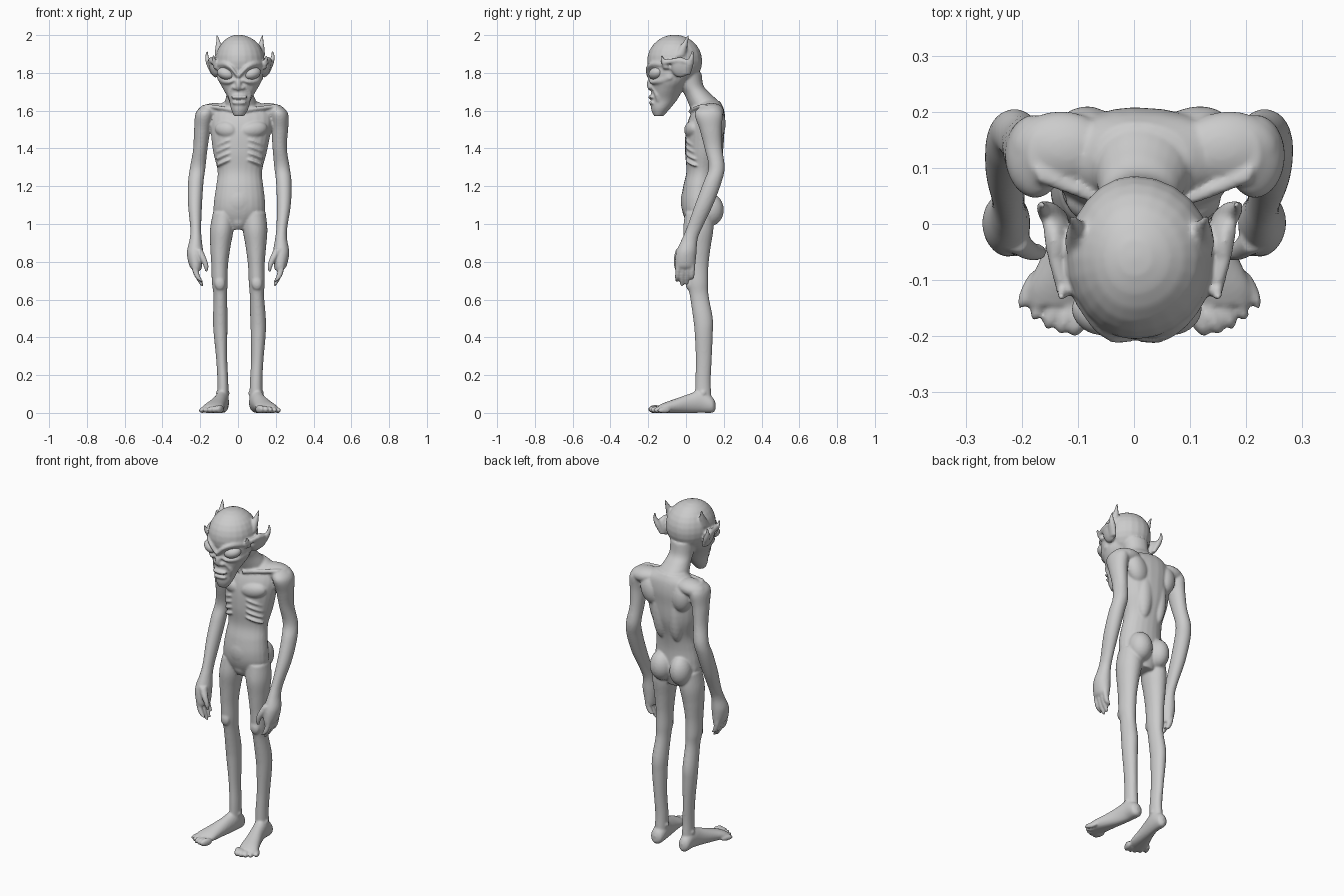
import bpy, bmesh, math
from mathutils import Vector, Matrix, Euler

bm = bmesh.new()


def spline(pts, sub=6):
    """Catmull-Rom through (x, y, z, radius a, radius b) stations."""
    p = [Vector(q) for q in pts]
    p = [2 * p[0] - p[1]] + p + [2 * p[-1] - p[-2]]
    out = []
    for i in range(1, len(p) - 2):
        for k in range(sub):
            t = k / sub
            out.append(0.5 * (2 * p[i] + (p[i + 1] - p[i - 1]) * t
                       + (2 * p[i - 1] - 5 * p[i] + 4 * p[i + 1] - p[i + 2]) * t * t
                       + (3 * p[i] - p[i - 1] - 3 * p[i + 1] + p[i + 2]) * t ** 3))
    return out + [p[-2]]


def loft(pts, axis='z', s=1, n=24):
    """Closed tube of elliptical rings; s = -1 mirrors it."""
    rings = []
    for x, y, z, a, b in spline(pts):
        a, b = max(a, .003), max(b, .003)
        ring = []
        for k in range(n):
            c, d = a * math.cos(k * math.tau / n), b * math.sin(k * math.tau / n)
            o = {'x': (0, c, d), 'y': (c, 0, d), 'z': (c, d, 0)}[axis]
            ring.append(bm.verts.new((s * (x + o[0]), y + o[1], z + o[2])))
        rings.append(ring)
    for r, q in zip(rings, rings[1:]):
        for k in range(n):
            bm.faces.new((r[k], r[(k + 1) % n], q[(k + 1) % n], q[k]))
    bm.faces.new(rings[0][::-1])
    bm.faces.new(rings[-1])


def blob(c, r, rot=(0, 0, 0), s=1):
    """Ellipsoid; s = -1 mirrors it."""
    m = (Matrix.Translation((s * c[0], c[1], c[2]))
         @ Euler((rot[0], s * rot[1], s * rot[2])).to_matrix().to_4x4()
         @ Matrix.Diagonal((*r, 1)))
    bmesh.ops.create_uvsphere(bm, u_segments=24, v_segments=14, radius=1, matrix=m)


# Torso and neck
loft([(0, .075, .97, .06, .055), (0, .07, 1.05, .13, .085), (0, .065, 1.12, .135, .09),
      (0, .07, 1.2, .125, .085), (0, .085, 1.28, .118, .083), (0, .095, 1.38, .142, .1),
      (0, .1, 1.48, .158, .103), (0, .11, 1.55, .165, .098), (0, .12, 1.61, .15, .08),
      (0, .12, 1.65, .085, .06)])
loft([(0, .12, 1.57, .1, .08), (0, .095, 1.64, .085, .083), (0, .06, 1.69, .071, .07),
      (0, .03, 1.73, .068, .064), (0, .01, 1.8, .075, .072)])
blob((0, .025, 1.12), (.085, .053, .09))
blob((0, .035, 1.03), (.05, .04, .06))

# Skull, jaw, nose, lips, chin
blob((0, -.06, 1.862), (.131, .146, .14))
loft([(0, -.145, 1.572, .028, .026), (0, -.135, 1.61, .046, .05), (0, -.115, 1.66, .06, .07),
      (0, -.1, 1.71, .088, .083), (0, -.085, 1.76, .114, .103), (0, -.08, 1.82, .124, .118),
      (0, -.07, 1.88, .12, .12)])
blob((0, -.188, 1.74), (.016, .02, .035))
blob((0, -.183, 1.672), (.046, .017, .011))
blob((0, -.18, 1.642), (.04, .017, .011))
blob((0, -.155, 1.592), (.027, .024, .02))

for s in (1, -1):
    # Brow, cheekbone, nostril and mouth fold
    loft([(.004, -.196, 1.785, .014, .014), (.04, -.195, 1.826, .018, .015),
          (.08, -.17, 1.846, .018, .015), (.115, -.125, 1.845, .015, .013),
          (.128, -.085, 1.83, .01, .01)], 'x', s)
    loft([(.02, -.183, 1.764, .013, .01), (.055, -.175, 1.752, .015, .012),
          (.095, -.138, 1.758, .016, .014), (.122, -.085, 1.78, .012, .014)], 'x', s)
    blob((.019, -.184, 1.722), (.013, .014, .012), s=s)
    loft([(.045, -.145, 1.65, .01, .012), (.052, -.155, 1.69, .011, .014),
          (.03, -.18, 1.73, .008, .01)], 'z', s)
    # Ear with its horns
    blob((.14, -.03, 1.83), (.022, .05, .056), (0, .25, -.15), s)
    loft([(.163, .03, 1.85, .012, .016), (.155, -.04, 1.865, .013, .014),
          (.135, -.125, 1.855, .012, .014)], 'y', s)
    loft([(.1, -.035, 1.89, .034, .036), (.11, -.015, 1.935, .02, .022),
          (.115, 0, 1.968, .011, .012), (.12, .012, 1.998, .005, .005)], 'z', s)
    loft([(.138, 0, 1.79, .014, .025), (.16, .018, 1.845, .018, .022),
          (.174, .03, 1.885, .01, .012), (.172, .036, 1.918, .005, .005)], 'z', s)
    loft([(.125, -.1, 1.82, .014, .02), (.136, -.12, 1.862, .011, .013),
          (.141, -.132, 1.895, .005, .005)], 'z', s)

    # Chest, ribs, shoulder blade, back, collarbone, buttock
    blob((.075, .028, 1.5), (.066, .034, .043), (0, -.15, .3), s)
    for z in (1.43, 1.395, 1.36, 1.325):
        blob((.085, .027, z), (.052, .02, .01), (0, .35, .6), s)
    blob((.1, .16, 1.53), (.06, .05, .085), (0, .2, 0), s)
    blob((.05, .145, 1.42), (.05, .053, .17), s=s)
    blob((.15, .135, 1.595), (.09, .066, .045), (0, .1, 0), s)
    loft([(.012, .025, 1.595, .014, .012), (.08, .045, 1.61, .012, .011),
          (.19, .09, 1.625, .016, .012)], 'x', s)
    blob((.062, .13, 1.075), (.063, .07, .085), s=s)

    # Arm and palm
    loft([(.18, .125, 1.63, .025, .04), (.195, .12, 1.585, .05, .074), (.205, .13, 1.5, .044, .058),
          (.21, .145, 1.4, .038, .047), (.223, .162, 1.3, .041, .043), (.233, .14, 1.22, .041, .048),
          (.235, .095, 1.1, .037, .048), (.228, .045, .98, .029, .041), (.226, .02, .92, .032, .042),
          (.228, .002, .85, .043, .054), (.224, -.005, .78, .034, .054), (.215, -.005, .755, .02, .045)],
         'z', s)
    # Fingers and thumb
    for y, tip in ((-.042, .695), (-.016, .672), (.01, .678), (.034, .705)):
        loft([(.232, y, .81, .017, .014), (.228, y, .76, .016, .014),
              (.212, y - .004, .715, .014, .013), (.192, y - .006, tip, .008, .008)], 'z', s)
    loft([(.212, -.03, .87, .022, .022), (.186, -.048, .82, .018, .017),
          (.17, -.05, .78, .014, .014), (.167, -.048, .748, .007, .008)], 'z', s)

    # Leg and kneecap
    loft([(.08, .07, 1.06, .06, .075), (.088, .065, .97, .064, .08), (.094, .062, .88, .054, .069),
          (.097, .06, .78, .044, .059), (.098, .062, .69, .042, .056), (.097, .07, .62, .037, .05),
          (.1, .09, .5, .04, .052), (.1, .094, .42, .038, .048), (.094, .094, .28, .031, .042),
          (.088, .09, .16, .031, .041), (.088, .092, .05, .033, .045)], 'z', s)
    blob((.098, .016, .685), (.028, .018, .036), s=s)
    # Foot, ankle and toes
    loft([(.09, .156, .035, .012, .02), (.09, .138, .042, .034, .042), (.092, .08, .06, .038, .06),
          (.104, .02, .05, .04, .052), (.124, -.05, .037, .048, .04), (.141, -.11, .027, .057, .029),
          (.148, -.145, .02, .05, .02)], 'y', s)
    blob((.088, .09, .105), (.04, .025, .022), s=s)
    for i in range(5):
        r = .023 - .0018 * i
        blob((.105 + .0235 * i, -.165 + .003 * i * i, r * .85), (r * .75, .038, r), (0, 0, .4), s)

# Flat soles and the slight lopsided stance
for v in bm.verts:
    v.co.z = max(v.co.z, 0)
    sway = (.01 + .01 * math.exp(-((v.co.z - 1.58) / .12) ** 2)
            - .01 * math.exp(-((v.co.z - .8) / .25) ** 2))
    v.co.x += sway * min(1, abs(v.co.x) / .1)
bmesh.ops.recalc_face_normals(bm, faces=bm.faces)

# Fuse all parts into one smooth skin
mesh = bpy.data.meshes.new("body")
bm.to_mesh(mesh)
bm.free()
body = bpy.data.objects.new("body", mesh)
bpy.context.collection.objects.link(body)
fuse = body.modifiers.new("fuse", 'REMESH')
fuse.mode = 'VOXEL'
fuse.voxel_size = .006
fuse.use_smooth_shade = True
soft = body.modifiers.new("soften", 'SMOOTH')
soft.factor = .5
soft.iterations = 5

# Bulging eyes
for s, name in ((1, "eye_left"), (-1, "eye_right")):
    bpy.ops.mesh.primitive_uv_sphere_add(segments=32, ring_count=20, radius=1,
                                         location=(s * .07 + .005, -.158, 1.797),
                                         rotation=(0, -s * .3, s * .45))
    eye = bpy.context.object
    eye.name = name
    eye.scale = (.048, .038, .032)
    bpy.ops.object.shade_smooth()
